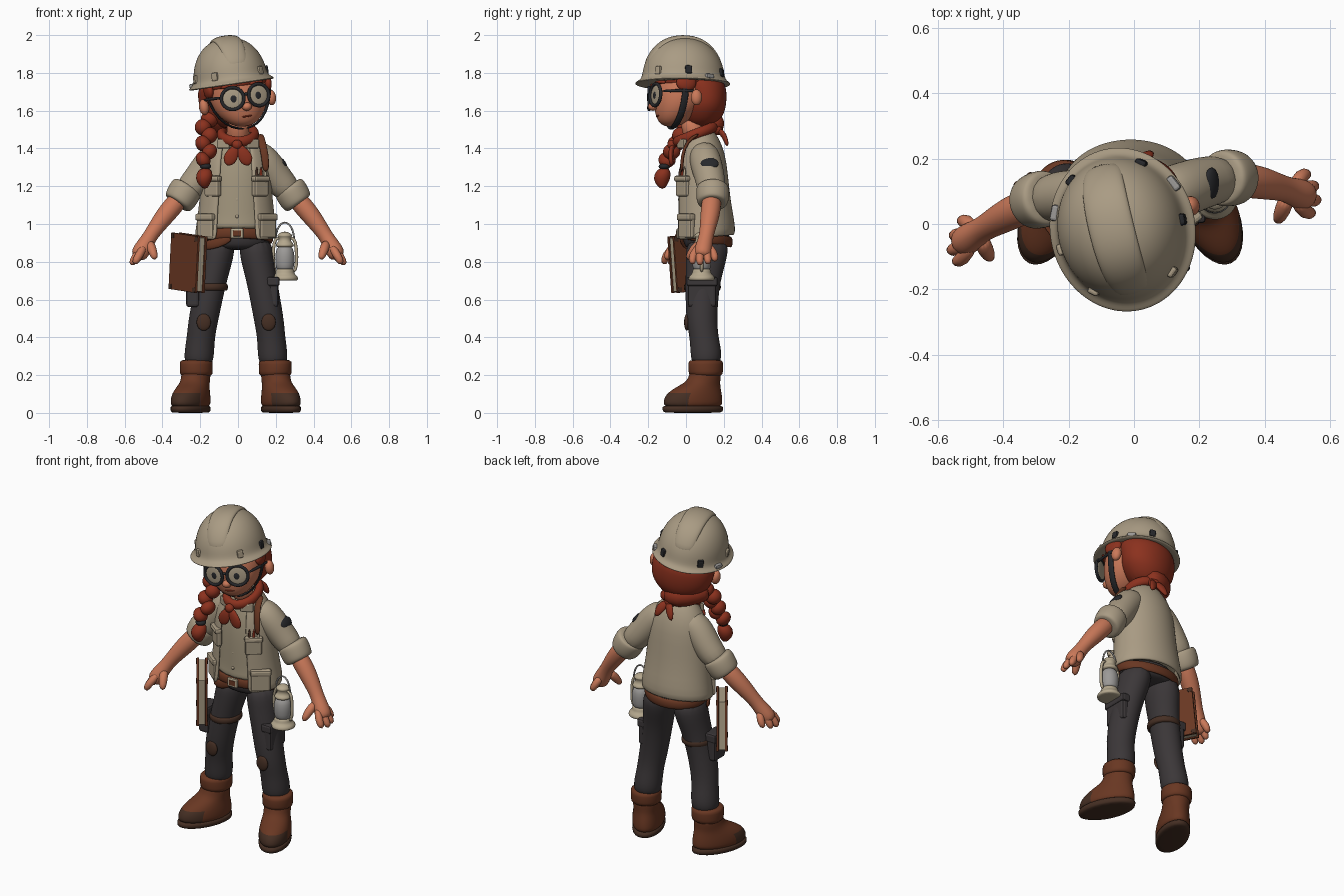
import bpy, bmesh
from math import sin, cos, pi, radians
from mathutils import Matrix, Vector

if "Cube" in bpy.data.objects:
    bpy.data.objects.remove(bpy.data.objects["Cube"])

def material(name, *rgb):
    m = bpy.data.materials.new(name)
    m.use_nodes = True
    m.diffuse_color = (*rgb, 1)
    m.node_tree.nodes["Principled BSDF"].inputs["Base Color"].default_value = (*rgb, 1)
    return m

tan = material("tan cloth", .40, .33, .23)
khaki = material("khaki shirt", .37, .31, .21)
skin = material("skin", .59, .19, .10)
red = material("rust red", .26, .031, .013)
charcoal = material("charcoal", .044, .038, .040)
leather = material("leather", .14, .038, .016)
dark = material("dark brown", .06, .028, .017)
black = material("black", .02, .021, .024)
glass = material("grey glass", .33, .32, .31)
pale = material("pale metal", .46, .39, .27)

made = []
X, Y, Z = Vector((1, 0, 0)), Vector((0, 1, 0)), Vector((0, 0, 1))

def finish(bm, name, mat, smooth=True, subdivide=0):
    bmesh.ops.recalc_face_normals(bm, faces=bm.faces)
    mesh = bpy.data.meshes.new(name)
    bm.to_mesh(mesh)
    bm.free()
    mesh.materials.append(mat)
    for p in mesh.polygons:
        p.use_smooth = smooth
    ob = bpy.data.objects.new(name, mesh)
    bpy.context.scene.collection.objects.link(ob)
    if subdivide:
        mod = ob.modifiers.new("smooth", 'SUBSURF')
        mod.levels = mod.render_levels = subdivide
    made.append(ob)
    return ob

def loft(name, rings, mat, ref=None, sides=16, level=1, closed=False):
    """Rings (x, y, z, rx[, ry]); level with the ground, or across the path if ref is given."""
    bm = bmesh.new()
    grow = 3 / (2 + cos(2 * pi / sides))
    pts = [Vector(r[:3]) for r in rings]
    n, loops = len(rings), []
    for i, r in enumerate(rings):
        u, v = X, Y
        if ref:
            a, b = (i - 1, (i + 1) % n) if closed else (max(i - 1, 0), min(i + 1, n - 1))
            t = (pts[b] - pts[a]).normalized()
            u = ref.cross(t).normalized()
            v = t.cross(u)
        loops.append([bm.verts.new(pts[i] + grow * (u * r[3] * cos(2 * pi * k / sides)
                      + v * r[-1] * sin(2 * pi * k / sides))) for k in range(sides)])
    for i in range(n if closed else n - 1):
        a, b = loops[i], loops[(i + 1) % n]
        for k in range(sides):
            j = (k + 1) % sides
            bm.faces.new((a[k], a[j], b[j], b[k]))
    if not closed:
        bm.faces.new(loops[0])
        bm.faces.new(loops[-1])
    return finish(bm, name, mat, True, level)

def tube(name, pts, mat, r, ref=Y, flat=None):
    return loft(name, [(*p, r, flat or r) for p in pts], mat, ref, sides=8)

def ball(name, loc, size, mat, turn=None):
    bm = bmesh.new()
    m = Matrix.Translation(loc) @ (turn or Matrix()) @ Matrix.Diagonal((*size, 1))
    bmesh.ops.create_uvsphere(bm, u_segments=20, v_segments=12, radius=1, matrix=m)
    return finish(bm, name, mat)

def box(name, loc, size, mat, yaw=0, bevel=.008):
    bm = bmesh.new()
    m = Matrix.Translation(loc) @ Matrix.Rotation(radians(yaw), 4, 'Z') @ Matrix.Diagonal((*size, 1))
    bmesh.ops.create_cube(bm, size=1, matrix=m)
    bmesh.ops.bevel(bm, geom=bm.edges[:], offset=bevel, segments=2, affect='EDGES', profile=.5)
    return finish(bm, name, mat, False)

def place(first, matrix):
    for ob in made[first:]:
        ob.matrix_world = matrix

# Head, built around its own centre
first = len(made)
loft("head", [(0, -.075, -.148, .03), (0, -.065, -.125, .08, .075), (0, -.04, -.07, .13, .118),
     (0, -.02, 0, .155, .147), (0, 0, .08, .16, .16), (0, 0, .15, .13, .14)], skin, level=2)
loft("hair_back", [(-.01, .04, .13, .175, .17), (-.01, .09, .04, .182, .137), (-.01, .095, -.04, .175, .127),
     (-.01, .095, -.09, .14, .11), (-.01, .095, -.15, .07, .06)], red, level=2)
loft("hair_fringe", [(0, 0, .055, .15), (0, 0, .065, .166), (0, 0, .14, .172, .178)], red)
loft("helmet", [(-.024, -.002, .085, .165, .18), (-.024, -.004, .078, .224, .252), (-.024, -.004, .09, .228, .256),
     (-.024, 0, .106, .196, .222)] + [(-.024, 0, .106 + .225 * sin(a), .196 * cos(a) ** .85, .222 * cos(a) ** .85)
     for a in (.25, .5, .75, 1, 1.25, 1.42)], tan, sides=24, level=2)
arc = [radians(a) for a in range(16, 165, 12)]
loft("helmet_ridge", [(-.024, -.2 * cos(a) * abs(cos(a)) ** -.12, .106 + .218 * sin(a), .022, .05 + .02 * sin(a))
     for a in arc], tan, X)
for s in (-1, 1):
    for a, mat in ((40, tan), (85, black if s > 0 else tan), (145, black)):
        a = radians(a)
        box("helmet_clip", (s * .19 * sin(a) - .024, -.215 * cos(a), .135), (.036, .03, .045), mat, s * a * 57)
    box("brim_tab", (s * .208 * sin(2) - .024, -.23 * cos(2), .104), (.05, .025, .025), glass, s * 115)
    tube("chin_strap", [(s * .178, -.035, .1), (s * .17, -.035, 0), (s * .13, -.045, -.09),
         (s * .07, -.06, -.147), (0, -.07, -.16)], black, .006, flat=.018)
    ball("ear", (s * .185, .02, -.015), (.026, .03, .042), skin)
    ball("side_lock", (s * .16, -.03, .065), (.024, .055, .045), red)
    tube("eyebrow", [(s * .03, -.168, .07), (s * .075, -.16, .08), (s * .12, -.13, .07)], red, .01)
    loft("glasses_rim", [(s * .072 + .059 * cos(a), -.176 + .25 * s * .059 * cos(a), .008 + .059 * sin(a), .009)
         for a in (2 * pi * k / 20 for k in range(20))], black, Y, sides=8, closed=True)
    turn = Matrix.Rotation(s * .25, 4, 'Z')
    ball("lens", (s * .072, -.172, .008), (.056, .008, .056), tan, turn)
    ball("pupil", (s * .068, -.179, .006), (.018, .004, .021), black, turn)
    tube("glasses_arm", [(s * .128, -.162, .02), (s * .165, -.07, .022), (s * .18, .03, .02)], black, .008, Z)
tube("glasses_bridge", [(-.02, -.186, .018), (0, -.19, .024), (.02, -.186, .018)], black, .008)
ball("nose", (0, -.172, -.045), (.026, .026, .022), skin)
ball("mouth", (0, -.146, -.095), (.028, .006, .005), red)
place(first, Matrix.Translation((0, -.008, 1.66)) @ Matrix.Rotation(radians(14), 4, 'Z')
      @ Matrix.Rotation(radians(-8), 4, 'Y') @ Matrix.Rotation(radians(-2), 4, 'X'))

# Braid over the right shoulder
loft("braid_root", [(.04, .15, 1.53, .05), (-.05, .15, 1.53, .065), (-.13, .08, 1.55, .06),
     (-.17, .02, 1.55, .05)], red, Z)
for i in range(6):
    ball("braid_strand", (-.168 + .017 * (-1) ** i, .02 - .024 * i, 1.555 - .043 * i),
         (.046 - .002 * i, .046, .044), red, Matrix.Rotation(.6 * (-1) ** i, 4, 'Y'))
ball("braid_tie", (-.172, -.115, 1.305), (.03, .03, .018), black)
loft("braid_tuft", [(-.172, -.115, 1.3, .025), (-.178, -.125, 1.26, .048), (-.182, -.13, 1.22, .038),
     (-.175, -.125, 1.185, .012)], red)

# Neck and neckerchief
loft("neck", [(0, .055, 1.42, .065), (0, .04, 1.5, .058), (0, .02, 1.56, .06)], skin)
loft("neckerchief", [(.09 * cos(a), .05 + .1 * sin(a), 1.475 + .04 * sin(a), .024, .028)
     for a in (2 * pi * k / 16 for k in range(16))], red, Z, sides=10, closed=True)
ball("neckerchief_knot", (-.005, -.075, 1.42), (.028, .024, .026), red)
ball("neckerchief_back_knot", (-.01, .165, 1.5), (.04, .03, .03), red)
for s in (-1, 1):
    loft("neckerchief_tail", [(0, -.07, 1.42, .015), (s * .028, -.082, 1.375, .034, .014),
         (s * .048, -.08, 1.335, .038, .012), (s * .058, -.075, 1.31, .01)], red, Y)
    loft("neckerchief_back_tail", [(0, .17, 1.5, .015), (s * .03, .205, 1.47, .032, .014),
         (s * .055, .22, 1.41, .01)], red, Y)

# Shirt and open jacket
torso = [(0, .095, .925, .213, .158), (0, .098, 1, .2, .15), (0, .087, 1.1, .187, .14),
         (0, .08, 1.25, .175, .132), (0, .08, 1.36, .165, .118), (0, .075, 1.44, .12, .088),
         (0, .062, 1.485, .07, .068)]
loft("shirt", [(x, y, max(z, .965), a - .018, b - .012) for x, y, z, a, b in torso], khaki, level=2)
bm = bmesh.new()
rows, count = [], 28
for (x, y, z, a, b), gap in zip(torso, (.5, .52, .53, .5, .5, .6, .9)):
    angles = [gap + (2 * pi - 2 * gap) * k / count for k in range(count + 1)]
    rows.append([bm.verts.new((-.01 + a * sin(t), y - b * cos(t), z - .015 * cos(t))) for t in angles])
for low, high in zip(rows, rows[1:]):
    for k in range(count):
        bm.faces.new((low[k], low[k + 1], high[k + 1], high[k]))
jacket = finish(bm, "jacket", tan)
mod = jacket.modifiers.new("thickness", 'SOLIDIFY')
mod.thickness, mod.offset = .02, 0
jacket.modifiers.new("smooth", 'SUBSURF').levels = 1
for z in (1.04, 1.13, 1.22, 1.31):
    ball("shirt_button", (-.005, -.043 + .08 * (z - 1.04), z), (.009, .006, .009), tan)
for s in (-1, 1):
    box("collar", (s * .075, -.022, 1.425), (.075, .025, .05), tan, s * 28)
    for name, x, y, z, w, h in (("chest", .125, -.015, 1.2, .095, .11), ("hip", .16, .004, .99, .11, .13)):
        x = s * x - .008
        box(name + "_pocket", (x, y, z), (w, .035, h), tan, s * 38, .012)
        box(name + "_pocket_flap", (x + s * .003, y - .004, z + .36 * h), (w + .01, .042, .3 * h), tan, s * 38, .012)
for i, mat in enumerate((dark, red, pale)):
    x = .1 + .022 * i
    tube("pencil", [(x, -.036 + .012 * i, 1.2), (x, -.03 + .012 * i, 1.31)], mat, .008)
loft("shoulder_strap", [(.148, -.022, 1.27, .009, .018), (.145, -.022, 1.36, .009, .02),
     (.125, .005, 1.44, .009, .02), (.115, .07, 1.478, .009, .02)], leather, X, sides=8)
ball("sleeve_patch", (.238, .125, 1.32), (.016, .048, .035), black, Matrix.Rotation(radians(-32), 4, 'Y'))

# Arms and hands; the right arm reaches further forward
for s, side in ((1, "left_"), (-1, "right_")):
    def arm(part, pts, mat, level=1):
        out = [(s * x, y - (.32 * (x - .08) if s < 0 else 0), z, r) for x, y, z, r in pts]
        return loft(side + part, out, mat, Y, 12, level)
    arm("sleeve", [(.06, .09, 1.4, .07), (.14, .1, 1.34, .086), (.212, .13, 1.235, .078),
        (.29, .14, 1.15, .072)], tan, 2)
    arm("sleeve_cuff", [(.266, .14, 1.2, .07), (.27, .14, 1.195, .086), (.291, .142, 1.155, .088),
        (.318, .14, 1.11, .082), (.322, .14, 1.105, .06)], tan, 2)
    arm("forearm", [(.28, .14, 1.17, .052), (.375, .13, 1.06, .053), (.435, .115, .98, .042),
        (.472, .105, .925, .037), (.51, .09, .86, .049), (.535, .085, .82, .04)], skin, 2)
    for x, y, z in ((.535, .155, .80), (.56, .118, .785), (.567, .075, .78), (.55, .035, .785)):
        arm("finger", [(.49, .095 + .3 * (y - .095), .89, .02), (x - .022, y - .005, z + .045, .023),
            (x, y, z, .016)], skin)
    arm("thumb", [(.47, .085, .905, .024), (.455, .04, .865, .026), (.437, .005, .81, .016)], skin)

# Trousers, belt and legs
loft("trouser_seat", [(-.008, .1, .99, .165, .125), (-.008, .112, .9, .18, .126), (0, .11, .86, .135, .105)],
     charcoal, level=2)
loft("belt", [(-.008 + .185 * cos(a), .103 + .134 * sin(a), .928 - .024 * sin(a), .012, .028)
     for a in (2 * pi * k / 24 for k in range(24))], leather, Z, sides=8, closed=True)
box("belt_buckle", (-.005, -.043, .95), (.07, .016, .055), pale)
box("belt_buckle_centre", (-.005, -.05, .95), (.042, .008, .03), leather, 0, .002)
tube("hip_strap", [(-.03, -.03, .935), (-.11, -.012, .895), (-.18, .02, .885), (-.21, .1, .89)], leather, .01, Z, .025)
for s, side, wide in ((1, "left_", 1), (-1, "right_", 1.12)):
    k = s * wide
    loft(side + "leg", [(k * .09, .115, .93, .087, .112), (k * .1, .11, .82, .09, .11),
         (k * .126, .088, .7, .08, .09), (k * .163, .08, .5, .08, .082), (k * .176, .096, .4, .073, .075),
         (k * .184, .108, .31, .08, .084), (k * .186, .105, .24, .07, .07)], charcoal, level=2)
    ball(side + "knee_patch", (k * .162, .004, .48), (.038, .014, .045), dark)
    # Boot, built with the ankle at its origin
    first = len(made)
    boot = loft(side + "boot", [(0, -.07, .02, .084, .162), (0, -.07, .06, .09, .168), (0, -.063, .105, .086, .155),
         (0, -.03, .145, .076, .113), (0, 0, .175, .074, .083), (0, .005, .26, .078, .083)], leather, level=2)
    boot.data.materials.append(dark)
    for p in boot.data.polygons:
        p.material_index = int(p.center.y < -.13 and p.center.z < .12)
    loft(side + "boot_cuff", [(0, .005, .195, .07), (0, .005, .2, .087, .092), (0, .005, .24, .085, .092),
         (0, .005, .275, .088, .095), (0, .005, .282, .07)], leather)
    loft(side + "sole", [(0, -.07, 0, .075, .15), (0, -.07, .004, .088, .17), (0, -.07, .034, .09, .174),
         (0, -.07, .04, .08, .16)], dark)
    for i in range(4):
        y, z = -.085 - .018 * i, .18 - .014 * i
        tube("boot_lace", [(-.04, y + .015, z - .012), (0, y, z), (.04, y + .015, z - .012)], dark, .006)
    place(first, Matrix.Translation((k * .199, .1, 0)) @ Matrix.Rotation(s * radians(24), 4, 'Z'))

# Thigh gear
loft("thigh_strap", [(-.143, .087, z, r, r + .008) for z, r in ((.645, .08), (.65, .09), (.682, .09), (.688, .08))], dark)
box("thigh_pouch", (-.24, .06, .64), (.07, .11, .16), charcoal, 0, .015)
box("thigh_pouch_flap", (-.243, .058, .7), (.08, .122, .055), charcoal, 0, .012)
box("cargo_pocket", (.187, .085, .63), (.055, .15, .14), charcoal, 0, .015)
box("cargo_pocket_flap", (.185, .085, .695), (.07, .165, .05), charcoal, 0, .012)

# Field book hanging on the right hip
first = len(made)
for y in (-.024, .024):
    box("book_cover", (0, y, 0), (.25, .014, .3), leather, 0, .003)
    for x in (-.11, .11):
        for z in (-.135, .135):
            box("book_corner", (x, y * 1.27, z), (.025, .005, .025), dark, 0, .001)
box("book_pages", (0, 0, 0), (.235, .04, .285), pale, 0, .002)
place(first, Matrix.Translation((-.265, .03, .795)) @ Matrix.Rotation(radians(-55), 4, 'Z')
      @ Matrix.Rotation(radians(5), 4, 'Y'))

# Lantern on the left hip
def turned(name, profile, mat):
    loft(name, [(0, 0, z, r) for z, r in profile], mat)
first = len(made)
turned("lantern_base", ((.7, .06), (.703, .07), (.722, .07), (.735, .05), (.75, .05), (.762, .044), (.765, .03)), pale)
turned("lantern_glass", ((.755, .04), (.765, .047), (.81, .052), (.85, .05), (.89, .035)), glass)
turned("lantern_cap", ((.875, .03), (.88, .048), (.895, .048), (.905, .032), (.93, .032), (.935, .04),
       (.945, .038), (.96, .015)), pale)
for s in (-1, 1):
    tube("lantern_side_pipe", [(s * .045, 0, .745), (s * .064, 0, .77), (s * .062, 0, .88), (s * .05, 0, .925),
         (s * .025, 0, .925)], pale, .009)
tube("lantern_handle", [(.05 * cos(a), 0, .915 + .095 * sin(a)) for a in (pi * k / 8 for k in range(9))], glass, .005)
place(first, Matrix.Translation((.248, .083, 0)))
